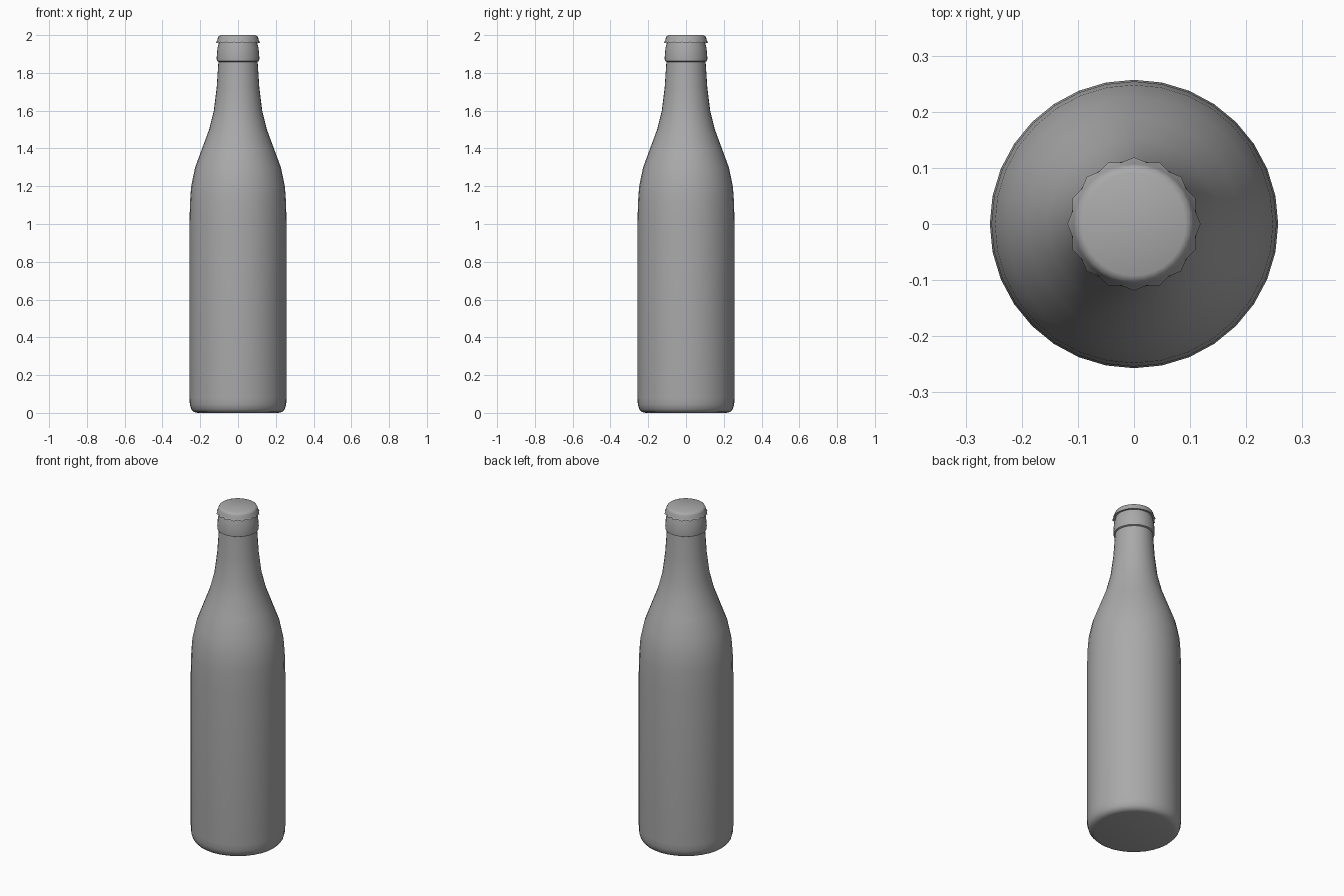
import bpy
import bmesh
from math import sin, cos, tau

cube = bpy.data.objects.get("Cube")
if cube:
    bpy.data.objects.remove(cube, do_unlink=True)

grey = bpy.data.materials.new("plain_grey")
grey.use_nodes = True
grey.diffuse_color = (0.4, 0.4, 0.4, 1)
grey.node_tree.nodes["Principled BSDF"].inputs["Base Color"].default_value = (0.4, 0.4, 0.4, 1)


def lathe(name, profile, sides=32, wave=None, angle=0.8):
    """Revolve (radius, height) points; wave ripples the first ring."""
    bm = bmesh.new()
    rings = []
    for row, (r, z) in enumerate(profile):
        ring = []
        for i in range(sides):
            a = tau * i / sides
            dr, dz = wave if wave and row == 0 and i % 2 else (0, 0)
            ring.append(bm.verts.new(((r + dr) * cos(a), (r + dr) * sin(a), z + dz)))
        rings.append(ring)
    for low, high in zip(rings, rings[1:]):
        for i in range(sides):
            j = (i + 1) % sides
            bm.faces.new((low[i], low[j], high[j], high[i]))
    bm.faces.new(rings[0][::-1])
    bm.faces.new(rings[-1])
    mesh = bpy.data.meshes.new(name)
    bm.to_mesh(mesh)
    bm.free()
    mesh.materials.append(grey)
    obj = bpy.data.objects.new(name, mesh)
    bpy.context.collection.objects.link(obj)
    bpy.ops.object.select_all(action="DESELECT")
    obj.select_set(True)
    bpy.context.view_layer.objects.active = obj
    bpy.ops.object.shade_smooth_by_angle(angle=angle)
    return obj


# Bottle body, shoulder and neck
lathe("bottle", [
    (0.215, 0.0), (0.235, 0.005), (0.248, 0.02), (0.255, 0.045), (0.257, 0.08),
    (0.257, 1.0), (0.254, 1.12), (0.248, 1.2), (0.227, 1.3), (0.19, 1.4),
    (0.153, 1.5), (0.128, 1.6), (0.113, 1.72), (0.103, 1.87)])

# Lip collar below the cap
lathe("lip_collar", [
    (0.1, 1.857), (0.112, 1.863), (0.113, 1.88), (0.109, 1.93), (0.102, 1.957), (0.098, 1.975)])

# Crimped cap
lathe("cap", [
    (0.119, 1.957), (0.11, 1.972), (0.107, 1.985), (0.102, 1.995), (0.092, 2.0)],
    wave=(-0.007, 0.006), angle=1.1)
